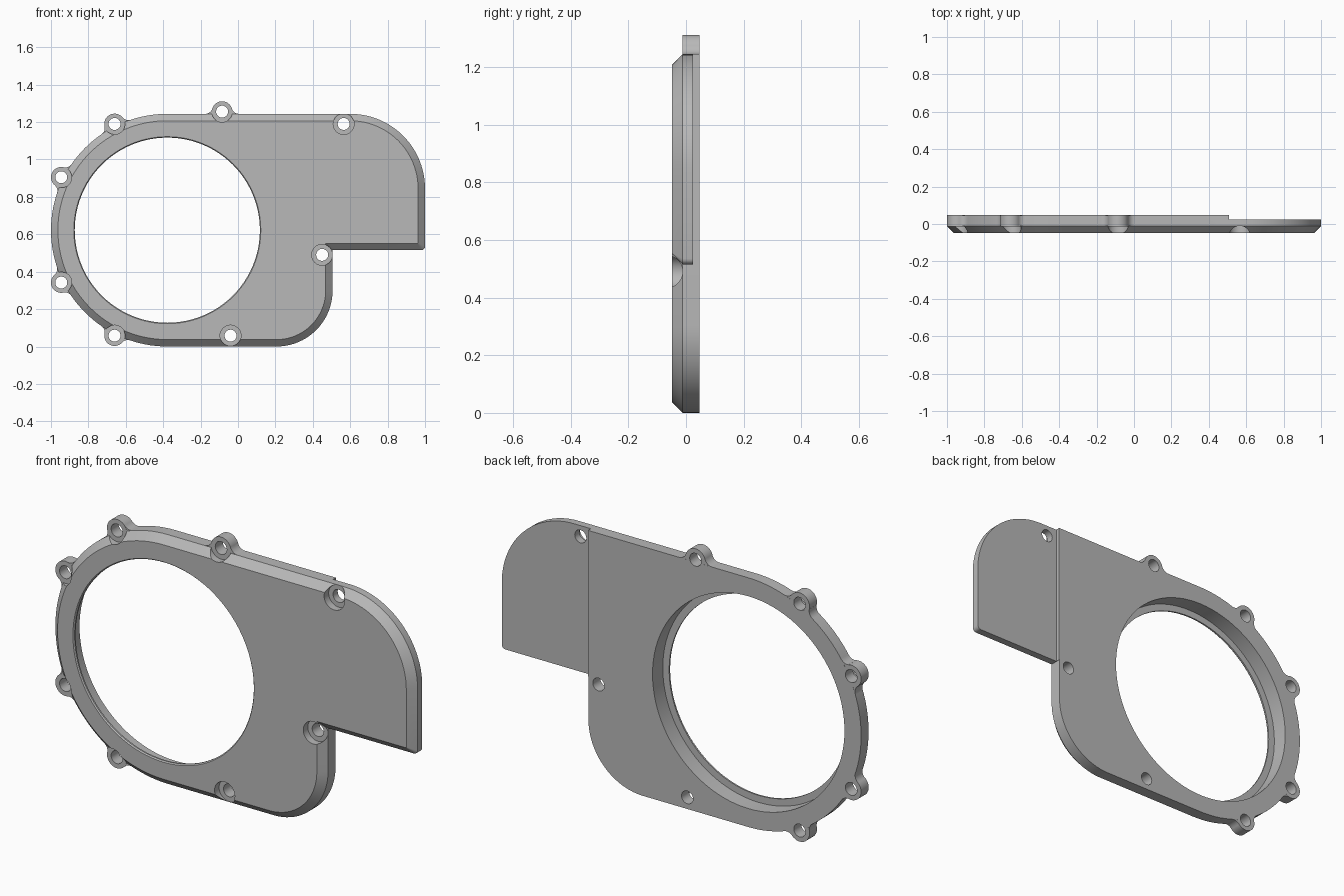
import bpy, bmesh
from math import pi, sin, cos, atan2, acos, hypot

cube = bpy.data.objects.get("Cube")
if cube:
    bpy.data.objects.remove(cube, do_unlink=True)

grey = bpy.data.materials.new("plain_grey")
grey.use_nodes = True
grey.diffuse_color = (0.48, 0.48, 0.48, 1)
grey.node_tree.nodes["Principled BSDF"].inputs["Base Color"].default_value = (0.48, 0.48, 0.48, 1)

FRONT, EDGE, BACK, FLAP_BACK = -0.048, -0.012, 0.047, 0.025
CX, CZ, R = -0.378, 0.622, 0.622      # centre and radius of the round end
TOP = CZ + R
LUG_R, HOLE_R, FILLET = 0.055, 0.032, 0.04
round_lugs = [(-0.66, 1.19), (-0.945, 0.905), (-0.945, 0.342), (-0.66, 0.058)]
top_lug = (-0.085, 1.256)
recesses = [(0.565, 1.19), (0.45, 0.49), (-0.04, 0.058)]


def arc(cx, cz, r, a0, a1, n):
    return [(cx + r * cos(a0 + (a1 - a0) * i / n), cz + r * sin(a0 + (a1 - a0) * i / n))
            for i in range(n + 1)]


def circle(x, z, r, n=40):
    return arc(x, z, r, 0, 2 * pi, n)[:-1]


def loft(name, sections):
    """Solid through matching xz outlines, each given with its depth y."""
    bm = bmesh.new()
    rings = [[bm.verts.new((x, y, z)) for x, z in pts] for pts, y in sections]
    for a, b in zip(rings, rings[1:]):
        for i in range(len(a)):
            j = (i + 1) % len(a)
            bm.faces.new((a[i], a[j], b[j], b[i]))
    bm.faces.new(rings[0])
    bm.faces.new(rings[-1])
    bmesh.ops.recalc_face_normals(bm, faces=bm.faces)
    mesh = bpy.data.meshes.new(name)
    bm.to_mesh(mesh)
    bm.free()
    mesh.materials.append(grey)
    obj = bpy.data.objects.new(name, mesh)
    bpy.context.collection.objects.link(obj)
    return obj


def combine(target, tool, operation):
    mod = target.modifiers.new(operation.lower(), 'BOOLEAN')
    mod.operation, mod.solver, mod.object = operation, 'EXACT', tool
    bpy.context.view_layer.objects.active = target
    bpy.ops.object.modifier_apply(modifier=mod.name)
    bpy.data.objects.remove(tool, do_unlink=True)


def outline(d):
    """Plate silhouette, inset by d."""
    big, low, tip = 0.4 - d, 0.3 - d, max(0.02 - d, 0.004)
    right, step, ledge = 1 - d, 0.506 - d, 0.515 + d
    pts = arc(CX, CZ, R - d, 1.5 * pi, 0.5 * pi, 64)
    pts += arc(0.6, TOP - 0.4, big, 0.5 * pi, 0, 24)
    pts += arc(right - tip, ledge + tip, tip, 0, -0.5 * pi, 4)
    pts.append((step, ledge))
    pts += arc(0.206, 0.3, low, 0, -0.5 * pi, 20)
    return pts


def neck(lug, cx, cz, r):
    """Filleted web joining a lug to a round edge."""
    lx, lz = lug
    dist = hypot(lx - cx, lz - cz)
    axis = atan2(lz - cz, lx - cx)
    a, b = r + FILLET, LUG_R + FILLET
    swing = acos((a * a + dist * dist - b * b) / (2 * a * dist))
    sides = []
    for s in (1, -1):
        fx, fz = cx + a * cos(axis + s * swing), cz + a * sin(axis + s * swing)
        start = atan2(lz - fz, lx - fx)
        end = atan2(cz - fz, cx - fx)
        turn = (end - start + pi) % (2 * pi) - pi
        sides.append(arc(fx, fz, FILLET, start, start + turn, 8))
    inner = (lx - 0.06 * cos(axis), lz - 0.06 * sin(axis))
    pts = sides[0] + [inner] + sides[1][::-1]
    return loft("neck", [(pts, EDGE + 0.0004), (pts, BACK - 0.0004)])


# Chamfered plate
plate = loft("cover_plate", [(outline(0.037), FRONT), (outline(0), EDGE), (outline(0), BACK)])

# Thinner flap on the right-hand end
flap = [(0.508, 0.3), (1.2, 0.3), (1.2, 1.4), (0.508, 1.4)]
combine(plate, loft("flap_cutter", [(flap, FLAP_BACK), (flap, 0.2)]), 'DIFFERENCE')

# Screw head recesses in the front face
for x, z in round_lugs + [top_lug] + recesses:
    ring = circle(x, z, LUG_R + 0.001)
    combine(plate, loft("recess_cutter", [(ring, -0.1), (ring, EDGE)]), 'DIFFERENCE')

# Lugs around the edge with their filleted necks
for lug in round_lugs + [top_lug]:
    if lug == top_lug:
        web = neck(lug, lug[0], TOP - 50, 50)
    else:
        web = neck(lug, CX, CZ, R)
    combine(plate, web, 'UNION')
    ring = circle(*lug, LUG_R)
    combine(plate, loft("lug", [(ring, EDGE - 0.0005), (ring, BACK - 0.0002)]), 'UNION')

# Large opening: bevelled front lip with a wider bore behind it
bore = [(0.52, -0.072), (0.495, -0.042), (0.495, -0.034), (0.53, -0.034), (0.53, 0.1)]
combine(plate, loft("bore_cutter", [(circle(CX, CZ, r, 96), y) for r, y in bore]), 'DIFFERENCE')

# Screw holes
for x, z in round_lugs + [top_lug] + recesses:
    ring = circle(x, z, HOLE_R, 32)
    combine(plate, loft("hole_cutter", [(ring, -0.1), (ring, 0.1)]), 'DIFFERENCE')

# Smooth curves, crisp edges
bpy.ops.object.select_all(action='DESELECT')
plate.select_set(True)
bpy.context.view_layer.objects.active = plate
bpy.ops.object.shade_smooth_by_angle(angle=0.5)
